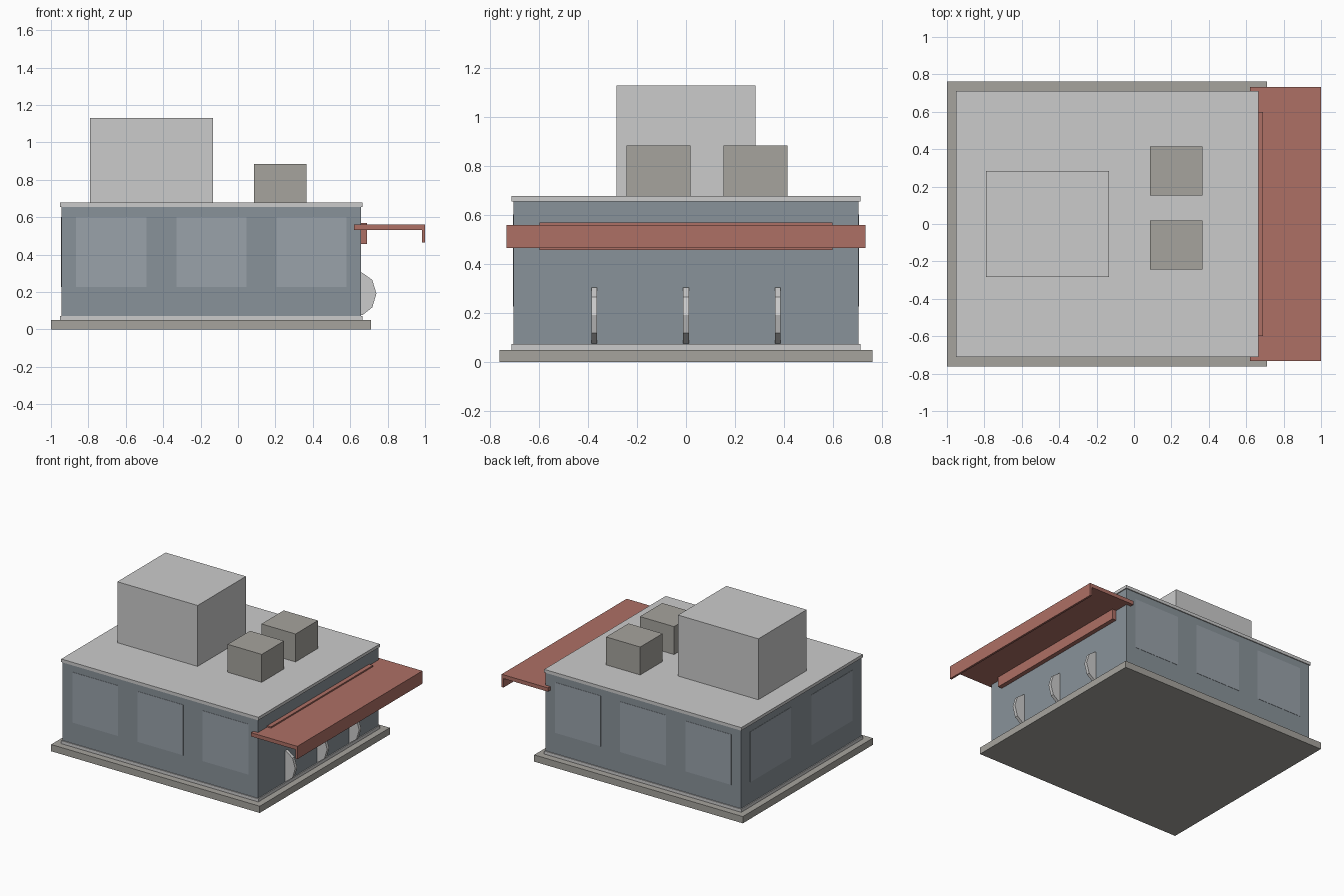
import bpy

if "Cube" in bpy.data.objects:
    bpy.data.objects.remove(bpy.data.objects["Cube"])


def material(name, r, g, b):
    m = bpy.data.materials.new(name)
    m.diffuse_color = (r, g, b, 1)
    m.use_nodes = True
    m.node_tree.nodes["Principled BSDF"].inputs["Base Color"].default_value = m.diffuse_color
    return m


STONE = material("stone", 0.38, 0.37, 0.34)
WALL = material("wall", 0.25, 0.29, 0.32)
GLASS = material("glass", 0.32, 0.36, 0.40)
RED = material("red", 0.42, 0.16, 0.13)


def mesh_object(name, verts, faces, mat=None):
    me = bpy.data.meshes.new(name)
    me.from_pydata(verts, [], faces)
    ob = bpy.data.objects.new(name, me)
    bpy.context.collection.objects.link(ob)
    if mat:
        me.materials.append(mat)
    return ob


def box(name, x, y, z, mat=None):
    verts = [(a, b, c) for a in x for b in y for c in z]
    faces = [(0, 1, 3, 2), (4, 6, 7, 5), (0, 4, 5, 1),
             (2, 3, 7, 6), (0, 2, 6, 4), (1, 5, 7, 3)]
    return mesh_object(name, verts, faces, mat)


# plinth, walls, trims
box("plinth", (-1, 0.712), (-0.762, 0.762), (0, 0.05), STONE)
box("walls", (-0.945, 0.658), (-0.705, 0.705), (0.05, 0.66), WALL)
box("base_trim", (-0.952, 0.665), (-0.712, 0.712), (0.05, 0.073))
box("roof_slab", (-0.952, 0.665), (-0.712, 0.712), (0.655, 0.678))

# windows on the front, back and left walls
WZ = (0.228, 0.602)
for i in range(3):
    x0 = -0.865 + i * 0.535
    for side, s in (("front", -1), ("back", 1)):
        box(f"{side}_window", (x0, x0 + 0.375), sorted((s * 0.70, s * 0.707)), WZ, GLASS)
for s in (-1, 1):
    box("left_window", (-0.947, -0.94), sorted((s * 0.12, s * 0.598)), WZ, GLASS)

# rooftop units
box("large_roof_unit", (-0.792, -0.133), (-0.283, 0.283), (0.678, 1.13))
for y0 in (-0.243, 0.153):
    box("small_roof_unit", (0.085, 0.365), (y0, y0 + 0.262), (0.678, 0.885), STONE)

# canopy with front lip and wall mount
box("canopy", (0.62, 1.0), (-0.733, 0.733), (0.532, 0.56), RED)
box("canopy_lip", (0.985, 1.0), (-0.733, 0.733), (0.465, 0.532), RED)
box("canopy_mount", (0.658, 0.69), (-0.598, 0.598), (0.457, 0.57), RED)

# half-round fins along the right wall
profile = [(0.65, 0.075), (0.665, 0.077), (0.718, 0.118), (0.74, 0.192),
           (0.718, 0.265), (0.665, 0.303), (0.65, 0.305)]
n = len(profile)
for y in (-0.375, 0, 0.375):
    verts = [(px, y + d, pz) for d in (-0.012, 0.012) for px, pz in profile]
    faces = [tuple(range(n)), tuple(reversed(range(n, 2 * n)))]
    faces += [(i, i + n, (i + 1) % n + n, (i + 1) % n) for i in range(n)]
    mesh_object("wall_fin", verts, faces)
